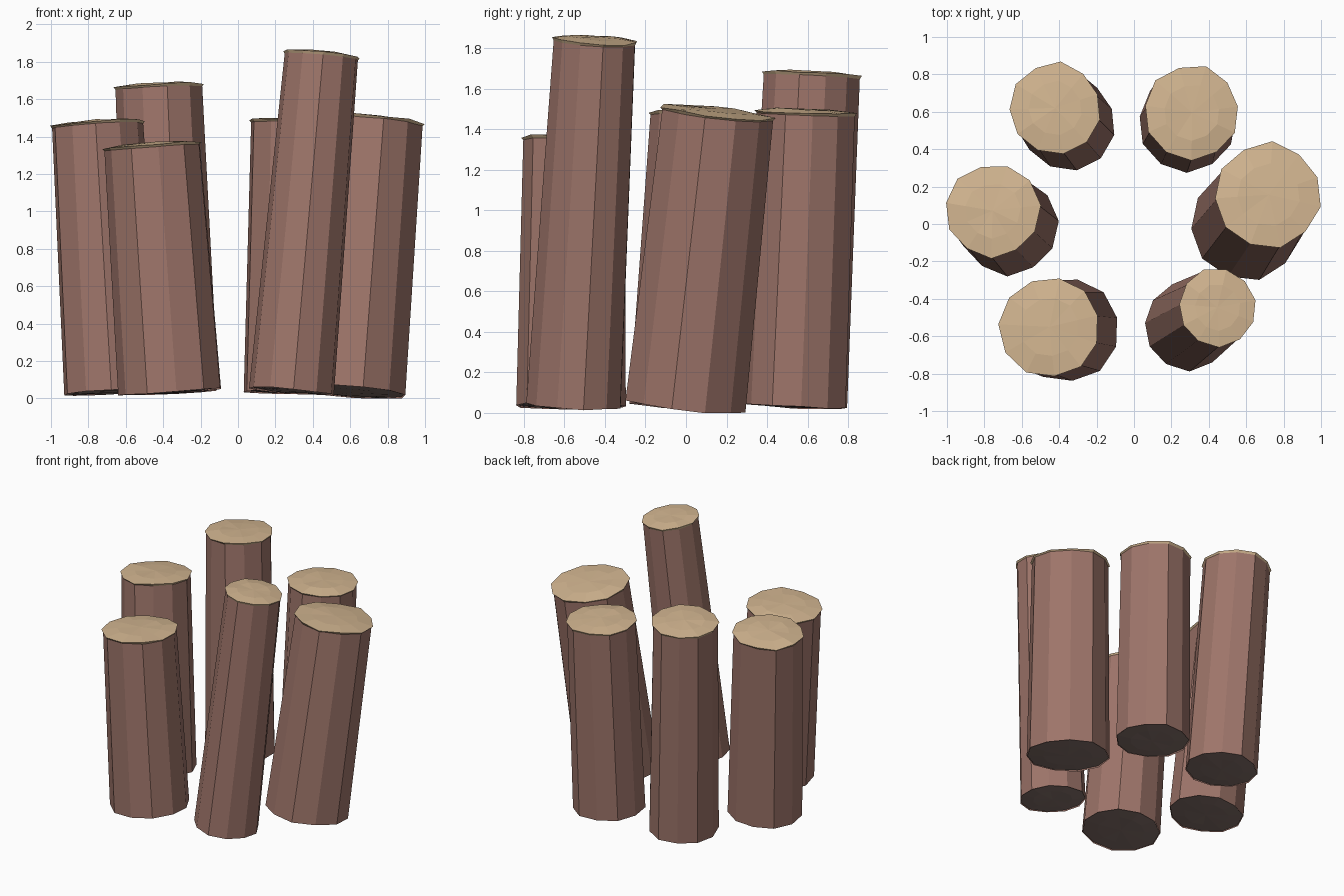
import bpy, bmesh, math, random
from mathutils import Vector

if "Cube" in bpy.data.objects:
    bpy.data.objects.remove(bpy.data.objects["Cube"])

random.seed(4)
SIDES = 11


def material(name, srgb):
    m = bpy.data.materials.new(name)
    m.diffuse_color = [((c / 255 + 0.055) / 1.055) ** 2.4 for c in srgb] + [1]
    m.use_nodes = True
    m.node_tree.nodes["Principled BSDF"].inputs["Base Color"].default_value = m.diffuse_color
    return m


bark = material("bark brown", (158, 117, 106))
wood = material("cut wood tan", (211, 182, 145))
under = material("underside brown", (134, 114, 108))


def make_object(name, bm, mat):
    bmesh.ops.recalc_face_normals(bm, faces=bm.faces)
    mesh = bpy.data.meshes.new(name)
    bm.to_mesh(mesh)
    bm.free()
    mesh.materials.append(mat)
    bpy.context.collection.objects.link(bpy.data.objects.new(name, mesh))


def bridge(bm, a, b):
    for i in range(SIDES):
        j = (i + 1) % SIDES
        bm.faces.new((a[i], a[j], b[j], b[i]))


def fan(bm, ring, centre):
    for i in range(SIDES):
        bm.faces.new((ring[i], ring[(i + 1) % SIDES], centre))


def build_log(name, bottom, top, r_bottom, r_top):
    low, high = Vector(bottom), Vector(top)
    axis = (high - low).normalized()
    u = Vector((0, 1, 0)).cross(axis).normalized()
    v = axis.cross(u)
    turn = random.uniform(0, 1)
    wobble = [random.uniform(0.965, 1.03) for _ in range(SIDES)]

    def ring(bm, centre, radius, lift, jitter=0.0):
        verts = []
        for i in range(SIDES):
            a = turn + 2 * math.pi * i / SIDES
            h = lift + random.uniform(-jitter, jitter)
            verts.append(bm.verts.new(centre + axis * h + radius * wobble[i]
                                      * (u * math.cos(a) + v * math.sin(a))))
        return verts

    # Bark: tapered trunk
    bm = bmesh.new()
    bridge(bm, ring(bm, low, r_bottom, -0.006, 0.004), ring(bm, high, r_top * 0.98, -0.008, 0.004))
    make_object(name + "_bark", bm, bark)

    # Cut top: ragged overhanging rim and a gentle faceted dome
    bm = bmesh.new()
    skirt = ring(bm, high, r_top * 0.97, -0.016)
    rim = ring(bm, high, r_top * 1.02, 0.0, 0.006)
    inner = ring(bm, high, r_top * 0.6, 0.012, 0.004)
    bridge(bm, skirt, rim)
    bridge(bm, rim, inner)
    fan(bm, inner, bm.verts.new(high + axis * 0.016))
    make_object(name + "_cut_top", bm, wood)

    # Underside: shallow disc closing the trunk
    bm = bmesh.new()
    edge = ring(bm, low, r_bottom * 0.985, 0.0)
    inner = ring(bm, low, r_bottom * 0.6, -0.008, 0.003)
    bridge(bm, edge, inner)
    fan(bm, inner, bm.verts.new(low - axis * 0.01))
    make_object(name + "_underside", bm, under)


# Ring of six leaning logs: bottom centre, top centre, bottom radius, top radius
build_log("front_left_log", (-0.355, -0.565, 0.04), (-0.45, -0.55, 1.355), 0.28, 0.265)
build_log("front_right_log", (0.285, -0.55, 0.045), (0.445, -0.447, 1.84), 0.235, 0.207)
build_log("right_log", (0.605, -0.005, 0.04), (0.72, 0.155, 1.485), 0.295, 0.278)
build_log("back_right_log", (0.285, 0.535, 0.04), (0.31, 0.595, 1.485), 0.26, 0.25)
build_log("back_left_log", (-0.35, 0.54, 0.04), (-0.42, 0.62, 1.67), 0.25, 0.238)
build_log("left_log", (-0.67, -0.015, 0.04), (-0.755, 0.07, 1.47), 0.262, 0.247)
